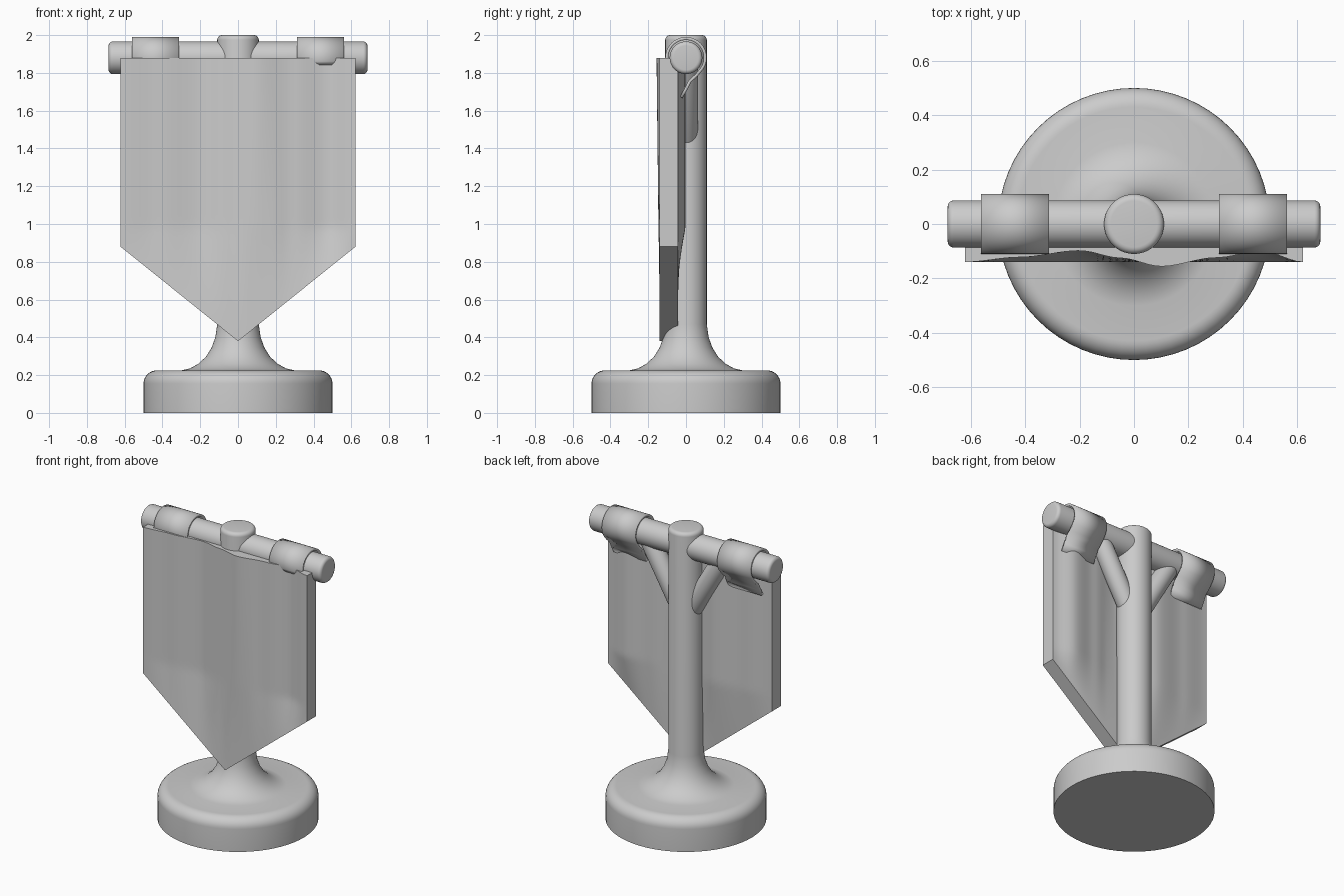
import bpy, bmesh, math
from mathutils import Vector

cube = bpy.data.objects.get("Cube")
if cube:
    bpy.data.objects.remove(cube, do_unlink=True)

grey = bpy.data.materials.new("plain_grey")
grey.use_nodes = True
GREY = (0.6, 0.6, 0.6, 1)
grey.diffuse_color = GREY
grey.node_tree.nodes["Principled BSDF"].inputs["Base Color"].default_value = GREY

BAR_Z = 1.88


def finish(name, bm, angle=35):
    """Turn a bmesh into a smooth-shaded object with sharp edges kept."""
    bmesh.ops.recalc_face_normals(bm, faces=bm.faces)
    mesh = bpy.data.meshes.new(name)
    bm.to_mesh(mesh)
    bm.free()
    mesh.materials.append(grey)
    ob = bpy.data.objects.new(name, mesh)
    bpy.context.collection.objects.link(ob)
    bpy.ops.object.select_all(action='DESELECT')
    ob.select_set(True)
    bpy.context.view_layer.objects.active = ob
    bpy.ops.object.shade_smooth_by_angle(angle=math.radians(angle))
    return ob


def arc(cx, cy, r, start, end, n):
    """Points along a circular arc, angles in degrees."""
    angles = [math.radians(start + (end - start) * i / n) for i in range(n + 1)]
    return [(cx + r * math.cos(a), cy + r * math.sin(a)) for a in angles]


def lathe(profile, steps=64):
    """Spin a (radius, height) profile round the z axis."""
    bm = bmesh.new()
    verts = [bm.verts.new((r, 0, z)) for r, z in profile]
    edges = [bm.edges.new(pair) for pair in zip(verts, verts[1:])]
    bmesh.ops.spin(bm, geom=verts + edges, axis=(0, 0, 1), cent=(0, 0, 0),
                   angle=math.tau, steps=steps)
    bmesh.ops.remove_doubles(bm, verts=bm.verts, dist=1e-4)
    return bm


def rod(name, start, end, radius, bevel):
    """Round-ended rod between two points."""
    start, end = Vector(start), Vector(end)
    axis = end - start
    length = axis.length
    profile = ([(0, 0)] + arc(radius - bevel, bevel, bevel, -90, 0, 5)
               + arc(radius - bevel, length - bevel, bevel, 0, 90, 5) + [(0, length)])
    bm = lathe(profile, 40)
    bm.transform(axis.to_track_quat('Z', 'Y').to_matrix().to_4x4())
    bmesh.ops.translate(bm, verts=bm.verts, vec=start)
    return finish(name, bm)


# Round base flaring into the pole
flare = [(0.30, 0.225), (0.255, 0.235), (0.21, 0.26), (0.17, 0.297),
         (0.14, 0.345), (0.12, 0.40), (0.11, 0.47)]
stand = ([(0, 0), (0.5, 0)] + arc(0.43, 0.155, 0.07, 0, 90, 8) + flare
         + arc(0.085, 1.975, 0.025, 0, 90, 5) + [(0, 2.0)])
finish("base_and_pole", lathe(stand))

# Crossbar and its two slanted braces
rod("crossbar", (-0.685, 0, BAR_Z), (0.685, 0, BAR_Z), 0.0865, 0.022)
for side, label in ((1, "left"), (-1, "right")):
    rod(label + "_brace", (side * 0.03, 0, 1.42), (side * 0.28, 0, 1.85), 0.064, 0.01)

# Cloth straps over the bar, tucked into the back of the banner
loop = arc(0, BAR_Z, 0.102, 200, -35, 24) + [(0.055, 1.787), (0.02, 1.755),
                                            (0.0, 1.715), (-0.025, 1.67)]
for side, label in ((1, "left"), (-1, "right")):
    bm = bmesh.new()
    rows = [[bm.verts.new((side * x, y, z)) for y, z in loop] for x in (0.312, 0.562)]
    for i in range(len(loop) - 1):
        bm.faces.new((rows[0][i], rows[0][i + 1], rows[1][i + 1], rows[1][i]))
    strap = finish(label + "_strap", bm)
    thick = strap.modifiers.new("thickness", 'SOLIDIFY')
    thick.thickness = 0.016
    thick.offset = 0

# Hanging banner: rippled slab with a pointed lower edge
HALF, TOP, CORNER, TIP, FRONT = 0.622, 1.88, 0.88, 0.38, -0.14
ripple = [(-0.622, 0), (-0.42, 0.018), (-0.2, 0.042), (-0.05, 0.015), (0.1, -0.016),
          (0.3, 0.016), (0.47, 0.04), (0.622, 0)]


def ripple_at(x):
    for (x0, d0), (x1, d1) in zip(ripple, ripple[1:]):
        if x <= x1:
            t = max(0, (x - x0) / (x1 - x0))
            return d0 + (d1 - d0) * t * t * (3 - 2 * t)
    return 0


bm = bmesh.new()
COLS, ROWS = 48, 36
grid = []
for i in range(COLS + 1):
    x = HALF * (2 * i / COLS - 1)
    low = TIP + (CORNER - TIP) * abs(x) / HALF
    column = []
    for j in range(ROWS + 1):
        z = TOP + (low - TOP) * j / ROWS
        fade = min(1, (z - low) / (0.98 - low))
        depth = ripple_at(x)
        if depth < 0:
            fade *= max(0, (z - low) / (TOP - low))
        column.append(bm.verts.new((x, FRONT + depth * fade, z)))
    grid.append(column)
for a, b in zip(grid, grid[1:]):
    for j in range(ROWS):
        bm.faces.new((a[j], a[j + 1], b[j + 1], b[j]))
back = bmesh.ops.extrude_face_region(bm, geom=bm.faces[:], use_keep_orig=True)
bmesh.ops.translate(bm, vec=(0, 0.097, 0),
                    verts=[g for g in back["geom"] if isinstance(g, bmesh.types.BMVert)])
finish("banner", bm)
